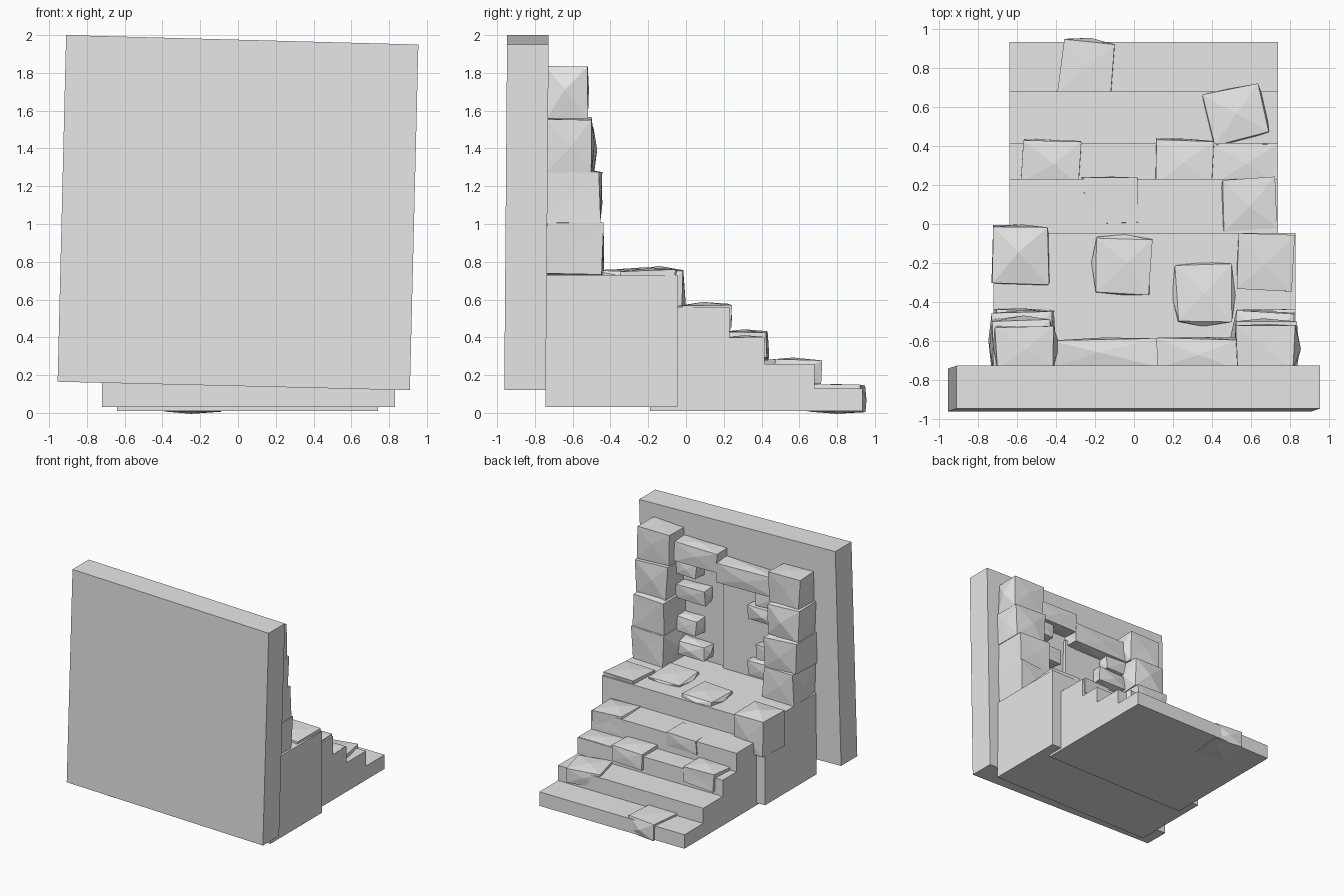
import bpy, bmesh, math, random
from mathutils import Vector, Matrix

random.seed(4)
cube = bpy.data.objects.get("Cube")
if cube:
    bpy.data.objects.remove(cube, do_unlink=True)

stone_grey = bpy.data.materials.new("stone grey")
stone_grey.use_nodes = True
GREY = (0.8, 0.8, 0.8, 1)
stone_grey.diffuse_color = GREY
stone_grey.node_tree.nodes["Principled BSDF"].inputs["Base Color"].default_value = GREY


def finish(name, bm):
    bmesh.ops.recalc_face_normals(bm, faces=bm.faces)
    mesh = bpy.data.meshes.new(name)
    bm.to_mesh(mesh)
    bm.free()
    mesh.materials.append(stone_grey)
    obj = bpy.data.objects.new(name, mesh)
    bpy.context.collection.objects.link(obj)
    return obj


def extrude(name, profile, axis, start, end):
    """Prism from a closed outline, running along x (axis 0) or y (axis 1)."""
    bm = bmesh.new()
    verts = [bm.verts.new((start, a, b) if axis == 0 else (a, start, b)) for a, b in profile]
    face = bm.faces.new(verts)
    step = Vector((end - start, 0, 0) if axis == 0 else (0, end - start, 0))
    new = bmesh.ops.extrude_face_region(bm, geom=[face])["geom"]
    bmesh.ops.translate(bm, vec=step, verts=[v for v in new if isinstance(v, bmesh.types.BMVert)])
    return finish(name, bm)


def rock(name, x, y, z, turn=0, jitter=0.008, bulge=0.01):
    """Rough stone filling the given ranges, with gently peaked faces."""
    bm = bmesh.new()
    bmesh.ops.create_cube(bm, size=1)
    size = Vector((x[1] - x[0], y[1] - y[0], z[1] - z[0]))
    centre = Vector((sum(x), sum(y), sum(z))) / 2
    for v in bm.verts:
        v.co = Vector(a * b for a, b in zip(v.co, size))
        v.co += Vector(random.uniform(-jitter, jitter) for _ in range(3))
    if bulge:
        peaks = bmesh.ops.poke(bm, faces=bm.faces, offset=bulge)["verts"]
        for v in peaks:
            v.co += Vector(random.uniform(-0.15, 0.15) * s for s in size) * 0.4
    bm.transform(Matrix.Translation(centre) @ Matrix.Rotation(math.radians(turn), 4, "Z"))
    return finish(name, bm)


# Large slab, slightly skewed
slab = extrude("wall_slab", [(-0.955, 0.165), (0.91, 0.12), (0.955, 1.95), (-0.91, 2.0)], 1, -0.955, -0.735)
for v in slab.data.vertices:
    v.co.y += 0.008 * (v.co.z - 1)

# Landing block and staircase
extrude("landing_block", [(-0.745, 0.03), (-0.045, 0.03), (-0.045, 0.73), (-0.745, 0.73)], 0, -0.72, 0.83)
extrude("staircase", [(-0.19, 0.01), (0.935, 0.01), (0.935, 0.13), (0.68, 0.13), (0.68, 0.26),
                      (0.415, 0.26), (0.415, 0.4), (0.23, 0.4), (0.23, 0.56), (-0.19, 0.56)], 0, -0.64, 0.74)

# Pillars of stacked stones
layers = [0.73, 1.0, 1.28, 1.56, 1.83]
fronts = [-0.435, -0.445, -0.485, -0.52]
for side, x0, x1, drop in (("left", 0.53, 0.83, 0), ("right", -0.715, -0.42, 0.06)):
    for i, front in enumerate(fronts):
        shift = random.uniform(-0.012, 0.012)
        top = layers[i + 1] - drop * (i + 1) / 4
        rock(f"{side}_pillar_stone_{i + 1}", (x0 + shift, x1 + shift), (-0.74, front - 0.008),
             (layers[i] - drop * i / 4, top), jitter=0.01, bulge=0.014)

# Door leaf and lintel stones
rock("door_leaf", (-0.43, 0.14), (-0.75, -0.7), (0.72, 1.56), jitter=0, bulge=0)
rock("left_lintel", (0.12, 0.53), (-0.74, -0.59), (1.6, 1.76))
rock("right_lintel", (-0.43, 0.12), (-0.74, -0.595), (1.51, 1.68))

# Jamb stones jutting out beside the door
for side, inner, outer, heights in (("left", 0.28, 0.54, (0.84, 1.04, 1.32, 1.53)),
                                    ("right", -0.17, -0.43, (0.84, 1.0, 1.32, 1.46))):
    for i, h in enumerate(heights):
        tip = inner + (0.06 if i % 2 else -0.02) * (1 if side == "left" else -1)
        rock(f"{side}_jamb_stone_{i + 1}", sorted((tip, outer)), (-0.74, -0.62), (h - 0.06, h + 0.06))

# Paving stones on the landing
rock("landing_paver_1", (-0.195, 0.085), (-0.36, -0.07), (0.7, 0.755), -2)
rock("landing_paver_2", (0.22, 0.5), (-0.5, -0.21), (0.7, 0.75), 2)
rock("landing_paver_3", (0.535, 0.815), (-0.34, -0.055), (0.7, 0.755), -2)
rock("landing_corner_stone", (-0.73, -0.44), (-0.31, -0.015), (0.45, 0.755), -1)

# Stones set into the steps, lipping over the risers
rock("step_1_stone", (-0.37, -0.11), (0.66, 0.935), (0.01, 0.145), -7, bulge=0.006)
rock("step_2_stone", (0.385, 0.67), (0.435, 0.695), (0.15, 0.28), 13)
rock("step_3_stone_right", (-0.57, -0.28), (0.2, 0.425), (0.29, 0.425), -2)
rock("step_3_stone_middle", (0.115, 0.4), (0.2, 0.43), (0.29, 0.425), -2)
rock("step_3_edge_stone", (0.41, 0.735), (0.2, 0.412), (0.28, 0.405), bulge=0.004)
rock("step_4_stone", (0.455, 0.725), (-0.03, 0.235), (0.44, 0.575), 2)
rock("step_4_edge_stone", (-0.26, 0.02), (0.0, 0.235), (0.45, 0.565), 1, bulge=0.004)
